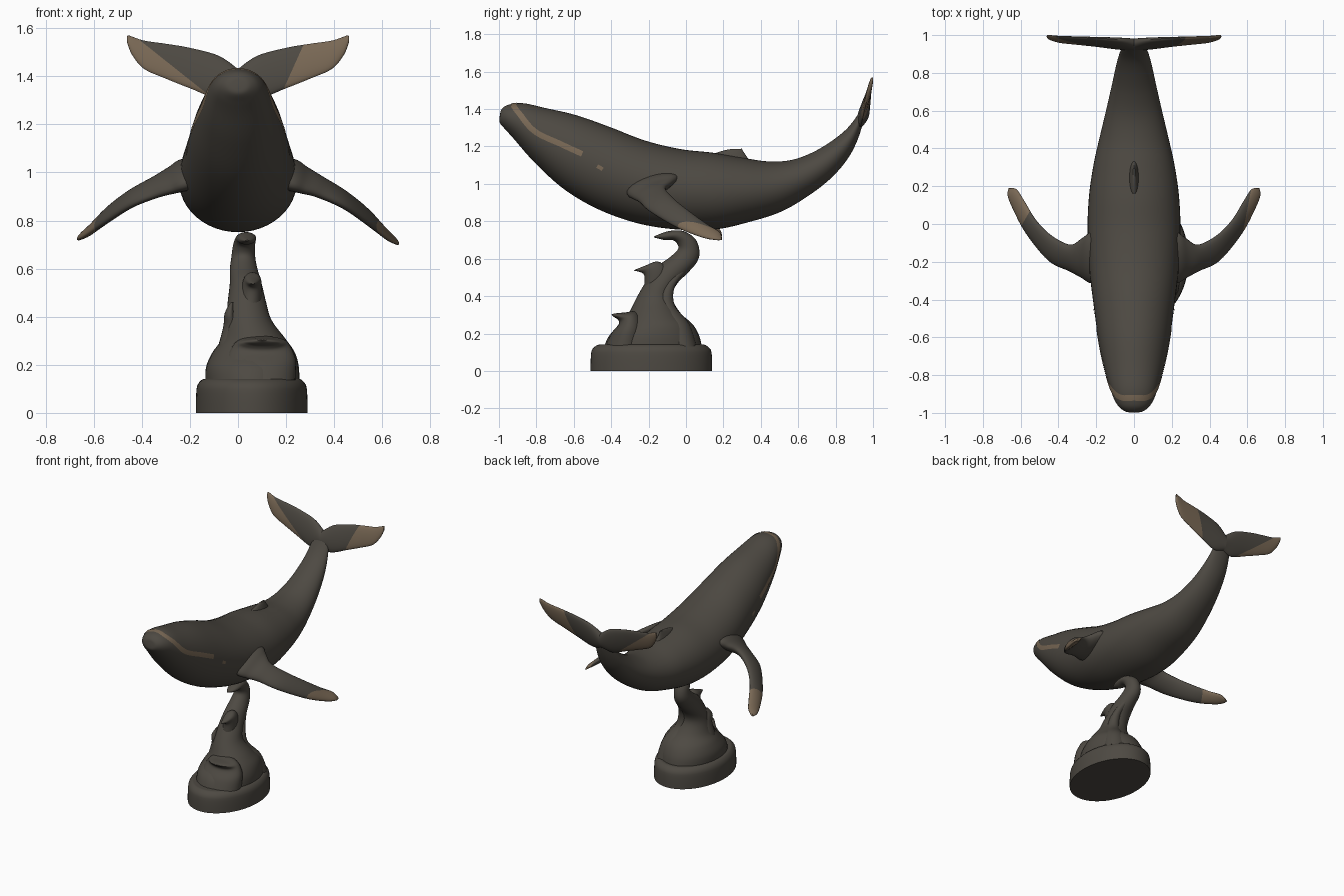
import bpy, bmesh, math
from mathutils import Vector as V
from mathutils.bvhtree import BVHTree


def material(name, rgb):
    m = bpy.data.materials.new(name)
    m.diffuse_color = (*rgb, 1)
    return m


DARK = material("dark bronze", (0.075, 0.067, 0.055))
TAN = material("tan bronze", (0.19, 0.138, 0.09))


def spline(rows, sub):
    """Catmull-Rom interpolation of equally long number rows."""
    out = []
    for i in range(len(rows) - 1):
        p = [rows[max(0, min(len(rows) - 1, i + k))] for k in (-1, 0, 1, 2)]
        for s in range(sub):
            t = s / sub
            out.append([0.5 * (2 * b + (c - a) * t + (2 * a - 5 * b + 4 * c - d) * t * t
                               + (3 * b - a - 3 * c + d) * t ** 3) for a, b, c, d in zip(*p)])
    return out + [list(rows[-1])]


def finish(name, bm, angle=50):
    bmesh.ops.recalc_face_normals(bm, faces=bm.faces)
    me = bpy.data.meshes.new(name)
    bm.to_mesh(me)
    bm.free()
    for m in (DARK, TAN):
        me.materials.append(m)
    me.polygons.foreach_set("use_smooth", [True] * len(me.polygons))
    me.set_sharp_from_angle(angle=math.radians(angle))
    ob = bpy.data.objects.new(name, me)
    bpy.context.collection.objects.link(ob)
    return ob


def loft(name, rows, thick=(1, 0, 0), sides=32, sub=5, cut=None, angle=50):
    """Rows: front edge xyz, back edge xyz, half thickness. cut = (point, normal) of a tan tip."""
    bm = bmesh.new()
    rings = []
    for r in spline(rows, sub):
        a, b, h = V(r[0:3]), V(r[3:6]), V(thick).normalized() * max(r[6], 0.001)
        rings.append([bm.verts.new((a + b) / 2 + (b - a) / 2 * math.cos(w) + h * math.sin(w))
                      for w in (2 * math.pi * k / sides for k in range(sides))])
    for p, q in zip(rings, rings[1:]):
        for k in range(sides):
            n = (k + 1) % sides
            bm.faces.new((p[k], p[n], q[n], q[k]))
    bm.faces.new(rings[0])
    bm.faces.new(rings[-1])
    if cut:
        co, no = V(cut[0]), V(cut[1])
        bmesh.ops.bisect_plane(bm, geom=bm.verts[:] + bm.edges[:] + bm.faces[:],
                               plane_co=co, plane_no=no)
        for f in bm.faces:
            f.material_index = int((f.calc_center_median() - co).dot(no) > 0)
    return finish(name, bm, angle)


def flat(rows, x=0.0):
    """(y, z, y, z, half width) rows lying in the plane at x."""
    return [(x, a, b, x, c, d, h) for a, b, c, d, h in rows]


# Whale body: top and bottom of each section, half width
body = loft("whale_body", flat([
    (-.994, 1.375, -.998, 1.35, .012), (-.985, 1.40, -.995, 1.325, .05),
    (-.95, 1.423, -.965, 1.29, .088), (-.87, 1.431, -.92, 1.24, .118),
    (-.75, 1.405, -.81, 1.115, .153), (-.59, 1.368, -.65, .97, .187),
    (-.41, 1.305, -.46, .86, .213), (-.22, 1.232, -.245, .786, .237),
    (-.03, 1.186, -.03, .755, .246), (.14, 1.167, .16, .757, .238),
    (.30, 1.14, .34, .797, .213), (.44, 1.12, .51, .852, .178),
    (.565, 1.128, .66, .94, .145), (.68, 1.17, .78, 1.035, .118),
    (.78, 1.23, .865, 1.135, .098), (.855, 1.29, .915, 1.23, .082),
    (.905, 1.35, .947, 1.33, .065), (.935, 1.40, .955, 1.395, .035)]), sides=48, sub=6)

# Dorsal fin
loft("dorsal_fin", flat([(.10, 1.12, .37, 1.08, .035), (.15, 1.16, .335, 1.13, .025),
                         (.20, 1.178, .31, 1.168, .014), (.24, 1.186, .298, 1.188, .006)]), sides=20)

# Flippers (tips differ a little in height) and tail flukes
flipper = [(.13, -.31, .98, .13, -.04, 1.03, .07), (.22, -.315, .945, .22, -.04, 1.035, .055),
           (.275, -.285, .925, .275, -.075, 1.01, .042), (.34, -.25, .905, .34, -.11, .975, .033),
           (.45, -.195, .855, .44, -.06, .915, .028), (.57, -.05, .77, .52, .02, .85, .025),
           (.64, .08, .718, .575, .11, .785, .02), (.668, .15, .703, .615, .175, .745, .014),
           (.664, .19, .70, .638, .19, .722, .006)]
fluke = [(0, 1.32, 1.43, .03), (.08, 1.305, 1.485, .025), (.2, 1.35, 1.518, .018),
         (.3, 1.39, 1.535, .015), (.39, 1.43, 1.548, .013), (.438, 1.485, 1.564, .011),
         (.458, 1.53, 1.57, .008), (.462, 1.548, 1.56, .003)]


def lean(z):
    return .935 + (z - 1.31) * .235


for s, side in ((1, "right"), (-1, "left")):
    rows = [(s * a, b, c + (0 if s > 0 else .06 * max(0, a - .35)), s * d, e,
             f + (0 if s > 0 else .06 * max(0, d - .35)), h) for a, b, c, d, e, f, h in flipper]
    cut = ((.575, -.05, .8), (.98, -.19, 0)) if s > 0 else ((-.585, .01, .8), (-.86, .5, 0))
    loft(side + "_flipper", rows, (s * .45, -.25, .8), 24, 6, cut)
    rows = [(s * x, lean(a), a, s * x, lean(b), b, h) for x, a, b, h in fluke]
    cut = ((.2, 1, 1.37), (.91, 0, -.41)) if s > 0 else ((-.22, 1, 1.4), (-.62, 0, -.78))
    loft(side + "_tail_fluke", rows, (0, .97, -.25), 24, 6, cut)

# Mouth stripe and eye patches: thin ribbons laid onto the body
dg = bpy.context.evaluated_depsgraph_get()
tree = BVHTree.FromObject(body, dg)


def ribbon(name, path, width):
    """Path: y, z, angle of a ray cast outward from the body's middle plane."""
    pts = []
    for y, z, ang in spline(path, 8):
        w = math.radians(ang)
        hit, nor = tree.ray_cast(V((0, y, z)), V((math.cos(w), 0, math.sin(w))))[:2]
        if hit:
            pts.append((hit, nor))
    for s, side in ((1, "right_"), (-1, "left_")):
        bm = bmesh.new()
        strip = []
        for i, (p, n) in enumerate(pts):
            t = (pts[min(i + 1, len(pts) - 1)][0] - pts[max(i - 1, 0)][0]).normalized()
            across = n.cross(t).normalized() * width
            row = []
            for k in (-1, -.33, .33, 1):
                q, m = tree.find_nearest(p + across * k)[:2]
                if m.dot(q - V((0, q.y, 1.25))) < 0:
                    m = -m
                q = q + m * .003
                row.append(bm.verts.new((q.x * s, q.y, q.z)))
            strip.append(row)
        for a, b in zip(strip, strip[1:]):
            for k in range(3):
                bm.faces.new((a[k], a[k + 1], b[k + 1], b[k])).material_index = 1
        finish(side + name, bm)


ribbon("mouth_stripe", [(-.92, 1.35, 90), (-.921, 1.35, 65), (-.918, 1.35, 42), (-.893, 1.355, 12),
                        (-.81, 1.282, 0), (-.67, 1.213, 0), (-.555, 1.16, 0)], .015)
ribbon("eye_patch", [(-.475, 1.095, 0), (-.46, 1.087, 0), (-.445, 1.078, 0)], .01)

# Oval plinth
loft("plinth", [(.057, -.185 - .325 * k, z, .057, -.185 + .325 * k, z, .232 * k)
                for k, z in ((1, 0), (1, .04), (.995, .08), (.975, .115), (.9, .137), (.86, .14))],
     sides=64, sub=2, angle=40)


# Wave column rising to a curl under the belly
def column(name, rows, **kw):
    loft(name, [(x, a, b, x, c, d, h) for x, a, b, c, d, h in rows], **kw)


column("wave_column", [
    (.06, -.44, .125, .085, .13, .195), (.06, -.41, .19, .07, .19, .193),
    (.065, -.35, .25, .035, .25, .172), (.065, -.31, .30, -.03, .31, .135),
    (.045, -.27, .38, -.073, .39, .095), (.037, -.225, .46, -.052, .46, .08),
    (.032, -.165, .55, .015, .53, .066), (.024, -.09, .605, .06, .585, .058),
    (.022, -.043, .65, .072, .64, .05), (.025, -.05, .685, .05, .705, .046),
    (.032, -.075, .70, -.015, .748, .043), (.036, -.115, .70, -.09, .748, .038),
    (.038, -.15, .708, -.145, .73, .022), (.038, -.172, .714, -.172, .719, .004)])

# Side curls and twisted strands of water
column("middle_curl", [(.045, -.23, .40, -.10, .44, .05), (.055, -.222, .47, -.10, .54, .045),
                       (.06, -.225, .515, -.15, .585, .036), (.062, -.25, .53, -.22, .562, .022),
                       (.062, -.277, .535, -.275, .54, .004)], sides=24)
column("front_curl", [(.09, -.43, .135, -.22, .14, .15), (.095, -.40, .20, -.22, .24, .145),
                      (.098, -.36, .25, -.26, .315, .115), (.1, -.365, .275, -.33, .312, .085),
                      (.1, -.385, .288, -.375, .308, .05), (.1, -.398, .3, -.396, .304, .006)], sides=28)
column("left_strand", [(-.06, -.24, .13, -.08, .13, .06), (-.045, -.25, .25, -.13, .25, .045),
                       (-.03, -.235, .35, -.15, .36, .032), (-.035, -.24, .41, -.17, .42, .02),
                       (-.025, -.21, .46, -.17, .46, .006)], sides=20)
column("rear_strand", [(.14, -.10, .13, .06, .13, .09), (.13, -.12, .24, .02, .25, .075),
                       (.10, -.15, .34, -.06, .35, .045), (.085, -.13, .44, -.06, .45, .032),
                       (.06, -.07, .54, 0, .53, .024)], sides=20)
